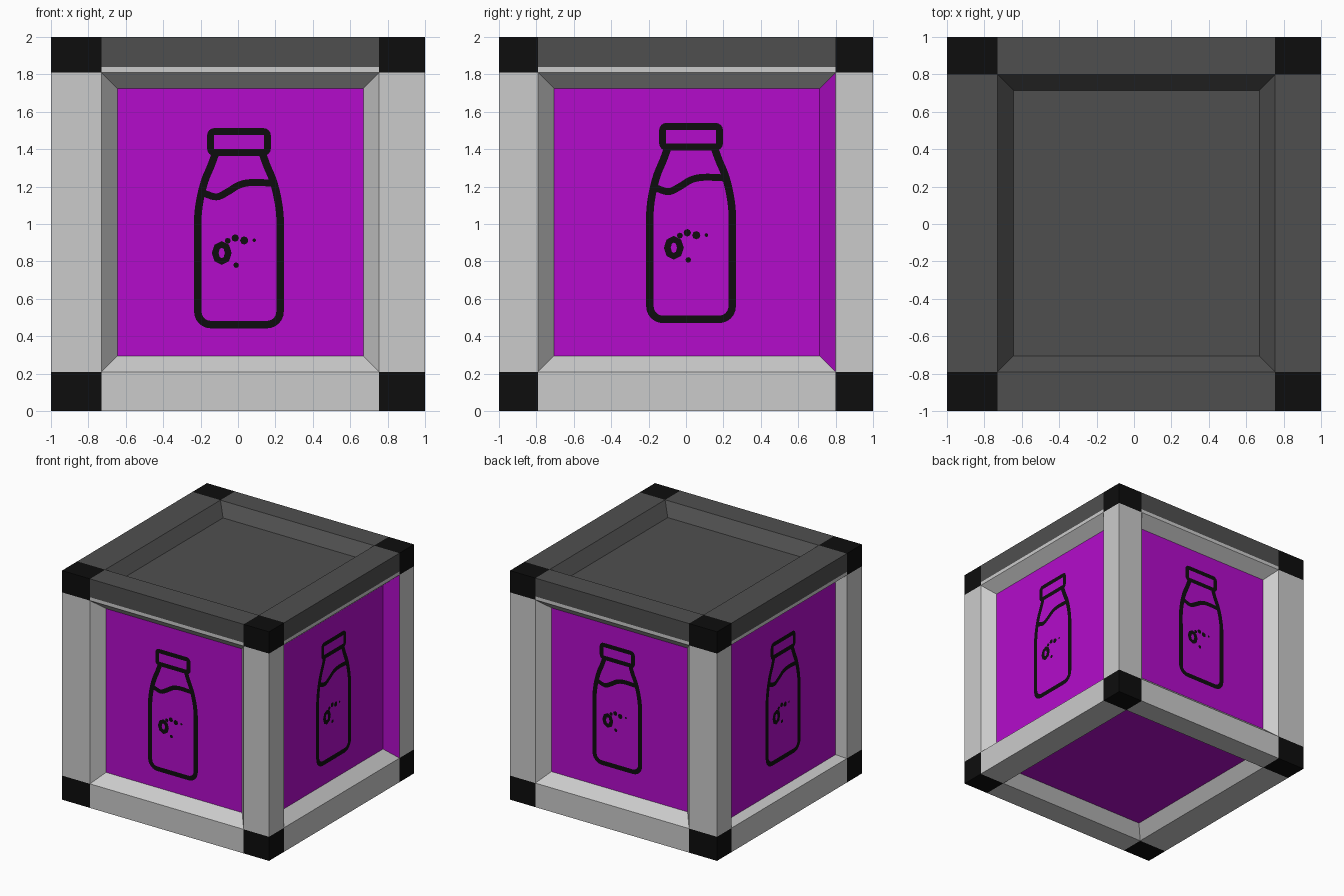
import bpy, bmesh, math
from mathutils import Vector

if "Cube" in bpy.data.objects:
    bpy.data.objects.remove(bpy.data.objects["Cube"])


def material(name, rgb):
    m = bpy.data.materials.new(name)
    m.diffuse_color = (*rgb, 1)
    m.use_nodes = True
    m.node_tree.nodes["Principled BSDF"].inputs["Base Color"].default_value = m.diffuse_color
    return m


LIGHT, DARK, PURPLE, BLACK = range(4)
MATS = [material("light_grey", (0.6, 0.6, 0.6)),
        material("dark_grey", (0.078, 0.078, 0.078)),
        material("purple", (0.456, 0.0037, 0.6)),
        material("black", (0.004, 0.004, 0.004))]
CUTS = ((-0.73, 0.755), (-0.79, 0.80), (0.21, 1.81))
LID_Z = 1.84
DEPTH = 0.10


def finish(bm, name):
    me = bpy.data.meshes.new(name)
    bm.to_mesh(me)
    bm.free()
    for m in MATS:
        me.materials.append(m)
    ob = bpy.data.objects.new(name, me)
    bpy.context.collection.objects.link(ob)
    return ob


# Crate: cube sliced along the frame lines
bm = bmesh.new()
bmesh.ops.create_cube(bm, size=2)
bmesh.ops.translate(bm, verts=bm.verts, vec=(0, 0, 1))
planes = [(a, c) for a in range(3) for c in CUTS[a]] + [(2, LID_Z)]
for axis, c in planes:
    co, no = Vector((0, 0, 0)), Vector((0, 0, 0))
    co[axis], no[axis] = c, 1
    bmesh.ops.bisect_plane(bm, geom=bm.verts[:] + bm.edges[:] + bm.faces[:],
                           plane_co=co, plane_no=no)
bm.normal_update()

# Colours: black corners, dark lid, light frame; middle cells become panels
panels = []
for f in bm.faces:
    c = f.calc_center_median()
    outer = sum(not (CUTS[a][0] < c[a] < CUTS[a][1]) for a in range(3))
    f.material_index = BLACK if outer == 3 else DARK if c.z > LID_Z else LIGHT
    if outer == 1:
        panels.append((f, f.normal.copy()))

# Recessed panels with sloping walls (the left side's walls are nearly straight)
for f, n in panels:
    rim = bmesh.ops.inset_individual(bm, faces=[f], depth=-DEPTH, use_even_offset=True,
                                     thickness=0.012 if n.x < -0.5 else 0.085)["faces"]
    bm.normal_update()
    for w in rim:
        if w is f:
            continue
        w.material_index = DARK if n.z > 0.5 else LIGHT
        if n.x > 0.5 and w.normal.y < -0.5:
            w.material_index = PURPLE
    f.material_index = DARK if n.z > 0.5 else PURPLE
finish(bm, "crate")


def smooth(pts, steps=5):
    """Catmull-Rom curve through open points."""
    p = [Vector(q) for q in pts]
    p = [2 * p[0] - p[1]] + p + [2 * p[-1] - p[-2]]
    out = []
    for i in range(1, len(p) - 2):
        a, b, c, d = p[i - 1:i + 3]
        for s in range(steps):
            t = s / steps
            out.append(0.5 * (2 * b + (c - a) * t + (2 * a - 5 * b + 4 * c - d) * t ** 2
                              + (3 * b - a - 3 * c + d) * t ** 3))
    return out + [p[-2]]


def arc(cx, cy, rx, ry, a0, a1, n):
    return [Vector((cx + rx * math.cos(math.radians(a0 + (a1 - a0) * i / n)),
                    cy + ry * math.sin(math.radians(a0 + (a1 - a0) * i / n))))
            for i in range(n + 1)]


def rounded_rect(x0, x1, y0, y1, r):
    return (arc(x0 + r, y0 + r, r, r, 180, 270, 4) + arc(x1 - r, y0 + r, r, r, 270, 360, 4)
            + arc(x1 - r, y1 - r, r, r, 0, 90, 4) + arc(x0 + r, y1 - r, r, r, 90, 180, 4))


def ribbon(bm, place, pts, width, closed=False):
    n, rows = len(pts), []
    for i, p in enumerate(pts):
        a = pts[i - 1] if closed or i else p
        b = pts[(i + 1) % n] if closed or i < n - 1 else p
        t = (b - a).normalized()
        side = Vector((-t.y, t.x)) * width / 2
        rows.append((bm.verts.new(place(p - side)), bm.verts.new(place(p + side))))
    for i in range(n if closed else n - 1):
        a, b = rows[i], rows[(i + 1) % n]
        bm.faces.new((a[0], b[0], b[1], a[1])).material_index = BLACK


# Bottle outline, drawn about its own centre line
shoulder = smooth([(-0.128, 1.37), (-0.15, 1.31), (-0.183, 1.23), (-0.208, 1.13),
                   (-0.22, 1.03), (-0.22, 0.9)])
left_half = shoulder + arc(-0.15, 0.532, 0.07, 0.07, 180, 270, 6)
body = left_half + [Vector((-p.x, p.y)) for p in reversed(left_half)]
cap = rounded_rect(-0.152, 0.152, 1.383, 1.494, 0.02)
wave = smooth([(-0.19, 1.165), (-0.12, 1.145), (-0.06, 1.172), (0, 1.208),
               (0.07, 1.222), (0.19, 1.218)])
blot = arc(-0.092, 0.845, 0.035, 0.046, 0, 315, 7)
spots = [(-0.02, 0.925, 0.02), (0.028, 0.912, 0.022), (0.082, 0.913, 0.01),
         (-0.015, 0.78, 0.015), (-0.06, 0.91, 0.016)]

# One bottle picture per side: name, outward normal, sideways and upward shift
for name, nrm, du, dz in (("front", (0, -1, 0), 0.005, 0), ("right", (1, 0, 0), 0.027, 0.028),
                          ("back", (0, 1, 0), -0.03, 0.045), ("left", (-1, 0, 0), 0.047, 0.02)):
    nrm = Vector(nrm)
    across = Vector((0, 0, 1)).cross(nrm)

    def place(p):
        return nrm * (1 - DEPTH + 0.005) + across * (p.x + du) + Vector((0, 0, p.y + dz))

    bm = bmesh.new()
    ribbon(bm, place, body, 0.04)
    ribbon(bm, place, cap, 0.037, True)
    ribbon(bm, place, wave, 0.037)
    ribbon(bm, place, blot, 0.036, True)
    for x, y, r in spots:
        ring = arc(x, y, r, r, 0, 315, 7)
        bm.faces.new([bm.verts.new(place(p)) for p in ring]).material_index = BLACK
    finish(bm, name + "_bottle_picture")
